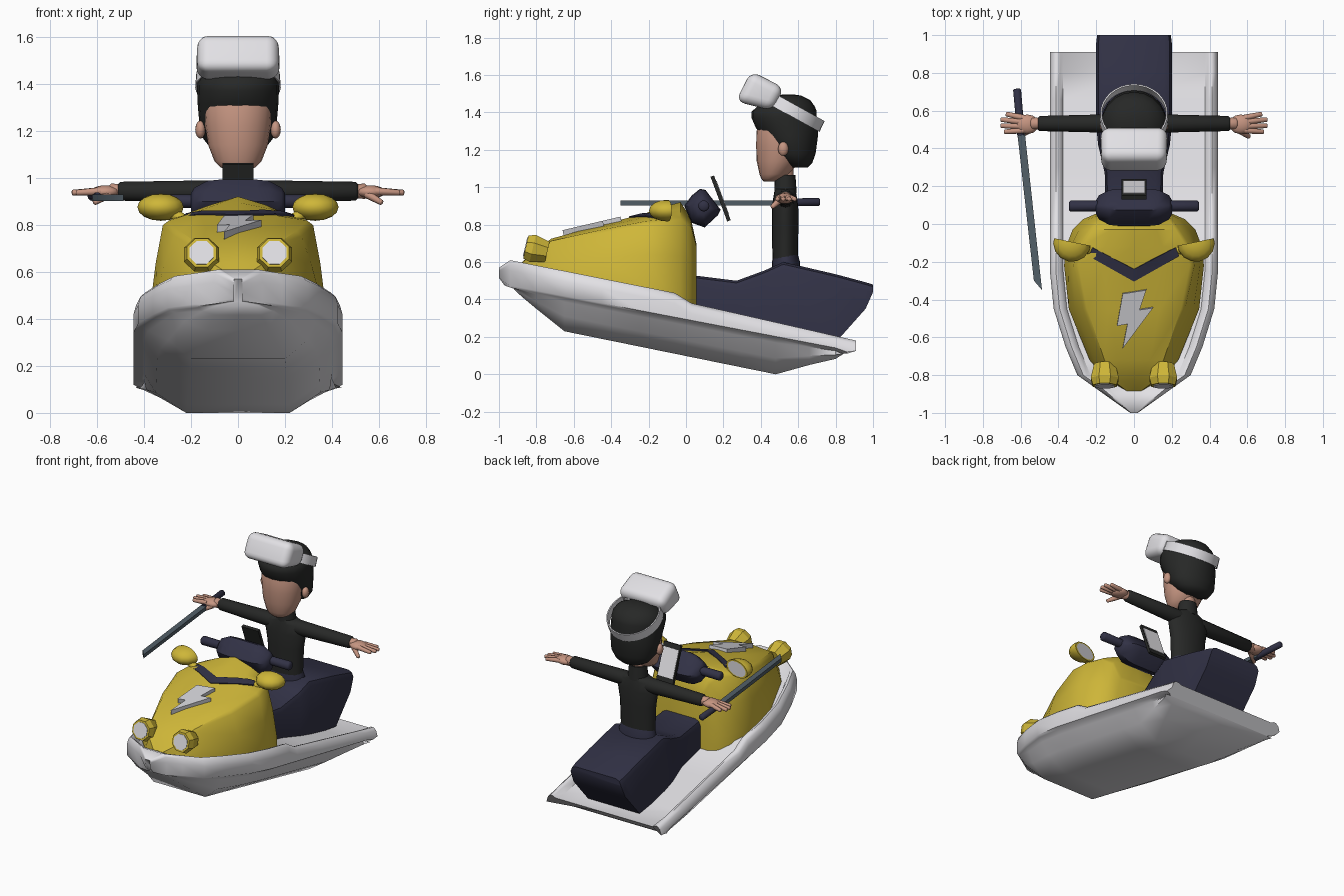
import bpy, bmesh, math
from mathutils import Vector, Matrix
from mathutils.bvhtree import BVHTree

if "Cube" in bpy.data.objects:
    bpy.data.objects.remove(bpy.data.objects["Cube"])


def material(name, r, g, b):
    m = bpy.data.materials.new(name)
    m.diffuse_color = (r, g, b, 1)
    m.use_nodes = True
    m.node_tree.nodes["Principled BSDF"].inputs["Base Color"].default_value = m.diffuse_color
    return m


YELLOW = material("yellow", 0.62, 0.47, 0.04)
WHITE = material("white", 0.76, 0.75, 0.78)
NAVY = material("navy", 0.031, 0.031, 0.06)
BLACK = material("black", 0.02, 0.021, 0.02)
SKIN = material("skin", 0.56, 0.30, 0.22)
SLATE = material("slate", 0.085, 0.115, 0.14)
SILVER = material("silver", 0.62, 0.62, 0.65)


def finish(name, bm, *mats, angle=40):
    """Smooth shading with sharp edges, then make the object."""
    bmesh.ops.recalc_face_normals(bm, faces=bm.faces)
    for f in bm.faces:
        f.smooth = True
    for e in bm.edges:
        e.smooth = len(e.link_faces) == 2 and e.calc_face_angle() < math.radians(angle)
    me = bpy.data.meshes.new(name)
    bm.to_mesh(me)
    bm.free()
    ob = bpy.data.objects.new(name, me)
    for m in mats:
        me.materials.append(m)
    bpy.context.collection.objects.link(ob)
    return ob


def loft(name, rings, mat, angle=40):
    bm = bmesh.new()
    rows = [[bm.verts.new(p) for p in r] for r in rings]
    n = len(rows[0])
    for a, b in zip(rows, rows[1:]):
        for i in range(n):
            j = (i + 1) % n
            bm.faces.new((a[i], a[j], b[j], b[i]))
    bm.faces.new(rows[0])
    bm.faces.new(rows[-1])
    return finish(name, bm, mat, angle=angle)


def mirrored(half):
    """Close a half section that starts and ends on x = 0."""
    return half + [(-x, y, z) for x, y, z in reversed(half[1:-1])]


def stack(name, rows, mat, n=20):
    """Upright loft of ellipses: (z, centre y, x radius, y radius)."""
    rings = [[(rx * math.cos(i * math.tau / n), cy + ry * math.sin(i * math.tau / n), z)
              for i in range(n)] for z, cy, rx, ry in rows]
    return loft(name, rings, mat, 60)


def tube(name, p, q, r1, r2, mat, n=12):
    p, q = Vector(p), Vector(q)
    rot = (q - p).to_track_quat('Z', 'Y')
    spec = [(0, r1), (1, r2), (1 + 0.3 * r2 / (q - p).length, r2 * 0.7)]
    rings = [[p.lerp(q, t) + rot @ Vector((r * math.cos(i * math.tau / n), r * math.sin(i * math.tau / n), 0))
              for i in range(n)] for t, r in spec]
    return loft(name, rings, mat, 60)


def prism(name, pts, offset, mat):
    bm = bmesh.new()
    f = bm.faces.new([bm.verts.new(p) for p in pts])
    ext = bmesh.ops.extrude_face_region(bm, geom=[f], use_keep_orig=True)["geom"]
    bmesh.ops.translate(bm, vec=offset, verts=[v for v in ext if isinstance(v, bmesh.types.BMVert)])
    return finish(name, bm, mat)


def box(name, size, mtx, mat):
    bm = bmesh.new()
    bmesh.ops.create_cube(bm, size=1, matrix=mtx @ Matrix.Diagonal((*size, 1)))
    return finish(name, bm, mat)


def ball(name, loc, radii, mat):
    bm = bmesh.new()
    bmesh.ops.create_uvsphere(bm, u_segments=12, v_segments=8, radius=1,
                              matrix=Matrix.Translation(loc) @ Matrix.Diagonal((*radii, 1)))
    return finish(name, bm, mat, angle=60)


def curve(*pts):
    """Piecewise linear function through the points."""
    def f(t):
        for (a, u), (b, v) in zip(pts, pts[1:]):
            if t <= b:
                return u + (v - u) * max(0, (t - a) / (b - a))
        return pts[-1][1]
    return f


# Hull with raised rim, recessed deck and chined bottom
width = curve((-1, .02), (-.8, .3), (-.62, .375), (-.45, .425), (-.25, .445), (.91, .445))
rim_top = curve((-1, .57), (-.94, .61), (-.06, .435), (.03, .38), (.91, .18))
rim_low = curve((-1, .475), (.91, .11))
keel = curve((-1, .47), (-.92, .45), (-.8, .35), (-.65, .23), (.48, 0), (.66, .05), (.91, .108))
flat = curve((-1, .01), (-.9, .09), (-.65, .2), (.48, .22), (.66, .3), (.91, .4))
sunk = curve((-.92, 0), (-.8, .045), (.8, .045), (.91, .012))


def hull_section(y):
    w, t, b, k, d = width(y), rim_top(y), rim_low(y), keel(y), sunk(y)
    yl, yk = max(-.97, min(y, .86)), max(-.92, min(y, .84))
    ins = max(w - .07, w * .6)
    f = min(flat(y), w * .9)
    return mirrored([(0, y, t - d), (ins, y, t - d), (ins + (w - ins) * .25, y, t - d * .18),
                     (ins + (w - ins) * .55, y, t), (ins + (w - ins) * .85, y, t - .018),
                     (w, y, t - .055), (w, yl, b + .01), (w * .96, yl, b),
                     (w * .9, yk, b + (k - b) * .12), (w * .5 + f * .5 + .04 * w, yk, b + (k - b) * .55),
                     (f, yk, k), (0, yk, k)])


loft("hull", [hull_section(y) for y in
              (-1, -.94, -.88, -.8, -.65, -.45, -.25, -.06, .03, .3, .48, .66, .8, .91)], WHITE, 58)

# Cowl: y, base width, base z, shoulder width, shoulder z, centre z
cowl_rows = [(-.885, .05, .45, .04, .58, .59), (-.83, .14, .45, .12, .63, .645),
             (-.72, .235, .43, .17, .705, .725), (-.45, .345, .41, .27, .765, .80),
             (-.22, .37, .38, .32, .81, .86), (-.12, .36, .36, .30, .82, .895),
             (-.03, .325, .34, .24, .83, .92), (.025, .27, .33, .2, .79, .84), (.055, .2, .32, .16, .68, .7)]
cowl = loft("cowl", [mirrored([(0, y, zc), (ws * .5, y, zc * .6 + zs * .4), (ws * .92, y, zs + .008), (ws, y, zs - .012),
                               (ws + (wb - ws) * .6, y, zs * .6 + zb * .4), (wb, y, zb + .1), (wb, y, zb), (0, y, zb)])
                     for y, wb, zb, ws, zs, zc in cowl_rows], YELLOW, 35)
surface = BVHTree.FromPolygons([v.co.copy() for v in cowl.data.vertices],
                               [tuple(p.vertices) for p in cowl.data.polygons])

# Dark chevron laid on the cowl
bm = bmesh.new()
cols = []
for i in range(-12, 13):
    t = abs(i) / 12
    col = []
    for k in range(4):
        x = math.copysign(t * (.24 - .02 * k / 3), i)
        y = -.305 + .135 * t + k / 3 * (.065 - .02 * t)
        hit = surface.ray_cast(Vector((x, y, 2)), Vector((0, 0, -1)))[0]
        col.append(bm.verts.new((x, y, (hit.z if hit else .82) + .006)))
    cols.append(col)
for a, b in zip(cols, cols[1:]):
    for k in range(3):
        bm.faces.new((a[k], b[k], b[k + 1], a[k + 1]))
finish("chevron", bm, NAVY).modifiers.new("thickness", 'SOLIDIFY').thickness = .009

# Bolt ornament
bolt = [(-.06, -.37), (.065, -.35), (.03, -.455), (.1, -.445), (-.06, -.66), (-.035, -.53), (-.09, -.54)]
prism("bolt_ornament", [(x, y, .768 + (y + .67) * .235) for x, y in bolt], (0, .008, -.04), SILVER)

# Seat: y, half width, top, bottom
seat_rows = [(.03, .15, .53, .32), (.27, .155, .5, .27), (.42, .19, .555, .23), (.52, .2, .6, .21),
             (.8, .2, .535, .17), (.96, .2, .492, .35), (1, .195, .48, .44)]
loft("seat", [mirrored([(0, y, t), (w - .04, y, t), (w - .012, y, t - .012), (w, y, t - .04), (w, y, b), (0, y, b)])
              for y, w, t, b in seat_rows], NAVY)

# Steering console tapering to the sides, with a tilted screen
console = [(-.01, .9), (.03, .955), (.075, .992), (.105, .985), (.185, .88), (.17, .85), (.1, .785), (.03, .81)]
loft("console", [[(x, .09 + (y - .09) * s, .895 + (z - .895) * s) for y, z in console]
                 for x, s in ((-.2, .4), (-.185, .66), (-.13, .95), (-.08, 1), (.08, 1), (.13, .95), (.185, .66), (.2, .4))],
     NAVY, 50)
tilt = Matrix.Translation((0, .185, .94)) @ Matrix.Rotation(math.radians(20.5), 4, 'X')
box("screen_frame", (.13, .02, .255), tilt, BLACK)
box("screen", (.118, .008, .19), tilt @ Matrix.Translation((0, .009, 0)), WHITE)

for s, side in ((1, "right"), (-1, "left")):
    tube(side + "_grip", (s * .15, .095, .9), (s * .335, .095, .9), .028, .03, NAVY)

    # Headlight: octagonal bulging housing with a lens
    aim = Matrix.Translation((s * .155, -.8, .668)) @ Matrix.Rotation(math.radians(-13), 4, 'X')

    def octagon(r, y):
        return [aim @ Vector((r * math.cos((i + .5) * math.tau / 8), y, r * math.sin((i + .5) * math.tau / 8)))
                for i in range(8)]
    loft(side + "_headlight", [octagon(r, y) for r, y in
                               ((.045, -.045), (.055, -.058), (.068, -.058), (.08, -.02), (.06, .06))], YELLOW, 20)
    loft(side + "_headlight_lens", [octagon(.055, -.062), octagon(.055, -.054)], WHITE)

    # Mirror: half ellipsoid cup with glass on the flat back
    bm = bmesh.new()
    bmesh.ops.create_uvsphere(bm, u_segments=14, v_segments=8, radius=1)
    bmesh.ops.bisect_plane(bm, geom=bm.verts[:] + bm.edges[:] + bm.faces[:], dist=1e-5,
                           plane_co=(0, .05, 0), plane_no=(0, 1, 0), clear_outer=True)
    bmesh.ops.holes_fill(bm, edges=[e for e in bm.edges if e.is_boundary])
    back = [f for f in bm.faces if all(v.co.y > .04 for v in f.verts)]
    bmesh.ops.inset_region(bm, faces=back, thickness=.15)
    for f in back:
        f.material_index = 1
    bmesh.ops.transform(bm, verts=bm.verts, matrix=Matrix.Translation((s * .328, -.1, .875))
                        @ Matrix.Rotation(s * .2, 4, 'Z') @ Matrix.Diagonal((.1, .1, .058, 1)))
    finish(side + "_mirror", bm, YELLOW, WHITE)
    tube(side + "_mirror_stalk", (s * .22, -.14, .81), (s * .29, -.13, .86), .025, .025, YELLOW, 8)

    # Rider arm, hand, ear
    tube(side + "_arm", (s * .08, .532, .94), (s * .5, .532, .943), .05, .04, BLACK)
    tube(side + "_wrist", (s * .48, .532, .943), (s * .54, .532, .943), .028, .033, SKIN)
    ball(side + "_palm", (s * .565, .528, .94), (.062, .052, .028), SKIN)
    for i, (y, x) in enumerate(((.582, .675), (.553, .703), (.52, .703), (.488, .685))):
        tube(f"{side}_finger_{i}", (s * .585, .562 - i * .022, .943), (s * x, y, .937), .017, .012, SKIN, 8)
    tube(side + "_thumb", (s * .55, .5, .93), (s * .61, .462, .895), .019, .012, SKIN, 8)
    ball(side + "_ear", (s * .16, .52, 1.205), (.022, .028, .038), SKIN)

# Rider body
stack("hips", [(.54, .535, .135, .075), (.6, .535, .135, .075), (.66, .53, .115, .062)], NAVY)
stack("torso", [(.62, .53, .125, .068), (.8, .53, .132, .071), (.9, .53, .15, .07),
                (.965, .53, .14, .06), (.99, .53, .08, .055)], BLACK)
stack("collar", [(.97, .532, .068, .06), (1.065, .53, .06, .055)], BLACK)
stack("neck", [(1.0, .53, .05, .046), (1.12, .53, .05, .046)], SKIN)
stack("head", [(1.03, .445, .045, .028), (1.045, .455, .075, .052), (1.07, .475, .1, .082), (1.14, .49, .127, .112),
               (1.22, .5, .14, .125), (1.3, .5, .145, .123), (1.37, .52, .13, .12)], SKIN)
stack("hair", [(1.105, .605, .07, .045), (1.13, .595, .12, .08), (1.18, .575, .158, .118), (1.27, .555, .168, .15),
               (1.32, .54, .172, .168), (1.37, .525, .174, .174), (1.405, .525, .173, .174), (1.43, .535, .163, .155),
               (1.465, .545, .135, .12), (1.49, .545, .08, .07), (1.497, .55, .02, .02)], BLACK)

# Headset pushed up on the forehead, hollow at the back
bm = bmesh.new()
bmesh.ops.create_cube(bm, size=1, matrix=Matrix.Diagonal((.355, .2, .182, 1)))
for v in bm.verts:
    if v.co.y < 0:
        v.co.x *= .97
    elif v.co.z < 0:
        v.co.z += .045
bmesh.ops.bevel(bm, geom=bm.edges[:], offset=.05, segments=5, profile=.5, affect='EDGES')
bm.normal_update()
rear = max(bm.faces, key=lambda f: f.calc_area() * f.normal.y)
bmesh.ops.inset_individual(bm, faces=[rear], thickness=.006, depth=-.05)
rear.material_index = 1
bmesh.ops.transform(bm, verts=bm.verts, matrix=Matrix.Translation((0, .396, 1.495))
                    @ Matrix.Rotation(math.radians(-27), 4, 'X'))
finish("headset", bm, WHITE, BLACK)

# Headset strap: tilted elliptical band
band = Matrix.Translation((0, .57, 1.412)) @ Matrix.Rotation(math.radians(-29), 4, 'X')
bm = bmesh.new()
rows = []
for i in range(32):
    c, s = math.cos(i * math.tau / 32), math.sin(i * math.tau / 32)
    rows.append([bm.verts.new(band @ Vector((r * c, r * s, z)))
                 for r, z in ((.174, -.032), (.182, -.032), (.178, .032), (.17, .032))])
for i in range(32):
    a, b = rows[i], rows[(i + 1) % 32]
    for k in range(4):
        bm.faces.new((a[k], b[k], b[(k + 1) % 4], a[(k + 1) % 4]))
finish("headset_strap", bm, WHITE)

# Sword in the left hand
prism("sword_blade", [(-.487, -.35, .902), (-.53, -.3, .902), (-.622, .52, .902), (-.582, .52, .902)],
      (0, 0, .026), SLATE)
tube("sword_handle", (-.598, .47, .918), (-.619, .71, .922), .02, .021, NAVY)
